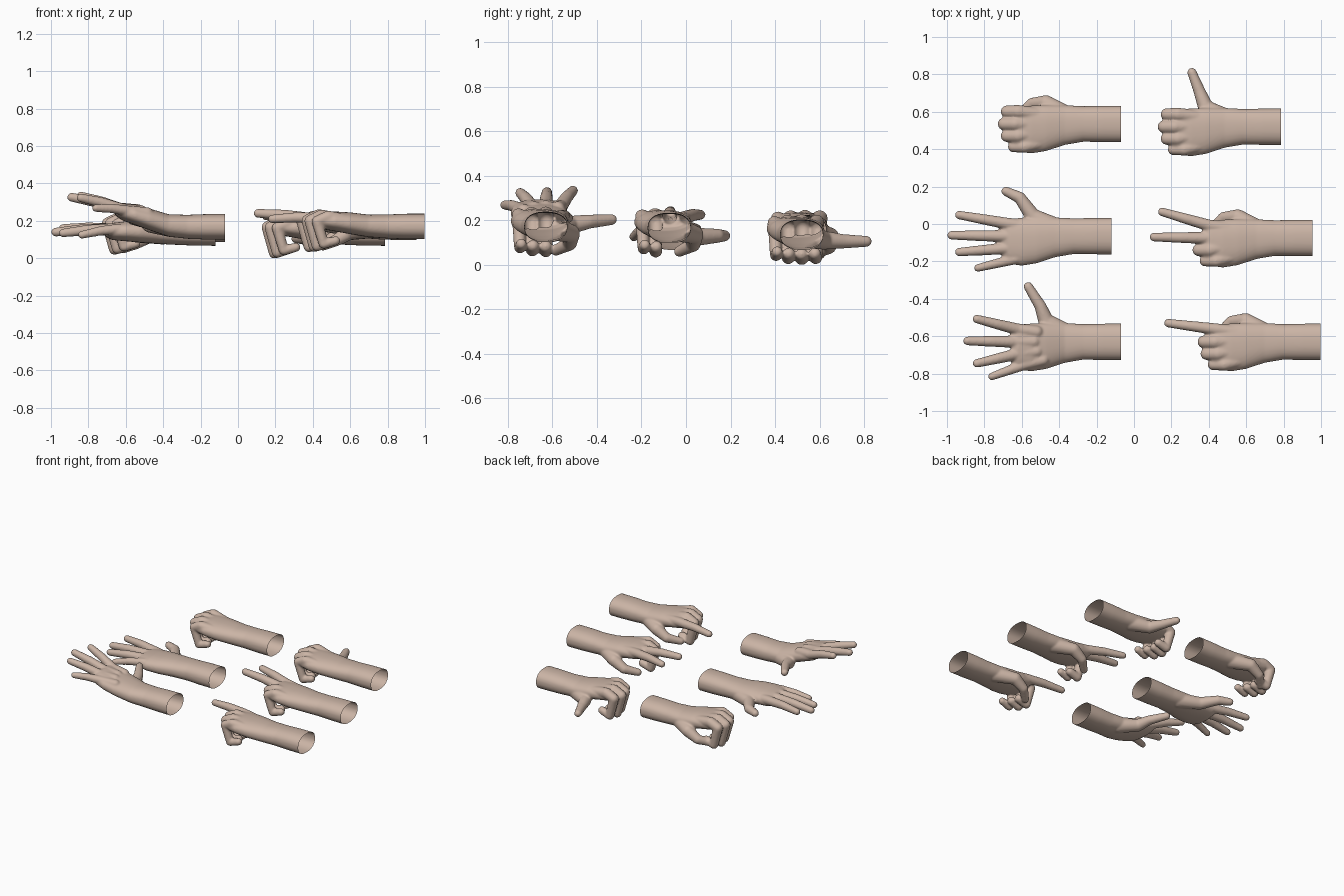
import bpy, bmesh
from math import cos, sin, tau, copysign
from mathutils import Vector

if "Cube" in bpy.data.objects:
    bpy.data.objects.remove(bpy.data.objects["Cube"])

skin = bpy.data.materials.new("skin_tan")
skin.use_nodes = True
TAN = (0.6, 0.46, 0.38, 1)
skin.diffuse_color = TAN
skin.node_tree.nodes["Principled BSDF"].inputs["Base Color"].default_value = TAN

# Unit sphere directions shared by every rounded segment
ball = bmesh.new()
bmesh.ops.create_icosphere(ball, subdivisions=3, radius=1)
DIRS = [v.co.normalized() for v in ball.verts]
ball.free()

# Local axes: u runs from the wrist to the fingertips, v to the thumb side, w up


def place(u, v, w):
    return Vector((-u, v, w))


def limb(bm, points, radii):
    """Chain of tapered round segments."""
    for i in range(len(points) - 1):
        verts = [bm.verts.new(place(*points[j]) + d * radii[j])
                 for j in (i, i + 1) for d in DIRS]
        out = bmesh.ops.convex_hull(bm, input=verts)
        loose = {g for g in out["geom_interior"] if isinstance(g, bmesh.types.BMVert)}
        bmesh.ops.delete(bm, geom=list(loose), context='VERTS')


# Forearm and palm sections: u, v centre, w centre, half width, half height
SECTIONS = [
    (-0.06, 0, 0, 0.098, 0.069), (0.1, 0, 0, 0.097, 0.068),
    (0.2, 0, 0, 0.095, 0.064), (0.3, -0.006, 0.002, 0.106, 0.06),
    (0.4, -0.022, 0.01, 0.123, 0.058), (0.48, -0.03, 0.015, 0.128, 0.053),
    (0.55, -0.028, 0.016, 0.12, 0.046), (0.585, -0.02, 0.016, 0.095, 0.03)]


def bend(u, lift):
    return lift * max(0, u - 0.28)


def palm(bm, lift, n=40):
    rings = []
    for u, v, w, a, b in SECTIONS:
        ring = []
        for k in range(n):
            c, s = cos(tau * k / n), sin(tau * k / n)
            ring.append(bm.verts.new(place(
                u, v + a * copysign(abs(c) ** 0.85, c),
                w + bend(u, lift) + b * copysign(abs(s) ** 0.85, s))))
        rings.append(ring)
    faces = [bm.faces.new(rings[0]), bm.faces.new(rings[-1])]
    for r, q in zip(rings, rings[1:]):
        for k in range(n):
            faces.append(bm.faces.new((r[k], r[k - 1], q[k - 1], q[k])))
    bmesh.ops.recalc_face_normals(bm, faces=faces)


# Knuckles from index to little finger: u, v, size
KNUCKLES = [(0.55, 0.066, 1), (0.565, 0, 1.03), (0.55, -0.064, 1), (0.515, -0.122, 0.9)]


def finger(bm, knuckle, tip, lift):
    u, v, size = knuckle
    w = 0.028 + bend(u, lift)
    root = (u - 0.1, v * 0.8, w - 0.01)
    if tip:
        mid = [(a + b) / 2 for a, b in zip((u, v, w), tip)]
        mid[2] += 0.006
        path, radii = [root, (u, v, w), mid, tip], (0.034, 0.032, 0.028, 0.023)
    else:
        path = [root, (u, v, w + 0.01), (u + 0.06, v, w - 0.015),
                (u + 0.025, v * 0.95, -0.103 * size), (u - 0.04, v * 0.9, -0.085 * size)]
        radii = (0.036, 0.036, 0.033, 0.03, 0.027)
    limb(bm, path, [r * size for r in radii])


def hand(name, origin, lift, tips, thumb):
    bm = bmesh.new()
    palm(bm, lift)
    for knuckle, tip in zip(KNUCKLES, tips):
        finger(bm, knuckle, tip, lift)
    limb(bm, thumb, (0.052, 0.042, 0.032, 0.025))
    mesh = bpy.data.meshes.new(name)
    bm.to_mesh(mesh)
    bm.free()
    obj = bpy.data.objects.new(name, mesh)
    bpy.context.collection.objects.link(obj)

    # Fuse the parts into one soft skin
    fuse = obj.modifiers.new("fuse", 'REMESH')
    fuse.mode = 'VOXEL'
    fuse.voxel_size = 0.006
    soften = obj.modifiers.new("soften", 'SMOOTH')
    soften.factor = 0.5
    soften.iterations = 9
    bpy.context.view_layer.update()
    graph = bpy.context.evaluated_depsgraph_get()
    fused = bpy.data.meshes.new_from_object(obj.evaluated_get(graph))
    obj.modifiers.clear()

    # Cut the forearm open
    bm = bmesh.new()
    bm.from_mesh(fused)
    bmesh.ops.bisect_plane(bm, geom=bm.verts[:] + bm.edges[:] + bm.faces[:],
                           plane_co=(0, 0, 0), plane_no=(1, 0, 0), clear_outer=True)
    for f in bm.faces:
        f.smooth = True
        f.material_index = 0
    bm.to_mesh(fused)
    bm.free()
    fused.materials.clear()
    fused.materials.append(skin)
    obj.data = fused
    fused.name = name
    obj.location = origin


CURLED = [None] * 4
# Thumb folded across the curled fingers
FOLDED = [(0.28, 0.04, -0.01), (0.4, 0.112, -0.03), (0.475, 0.108, -0.075), (0.545, 0.045, -0.105)]

hand("fist_hand", (-0.07, 0.535, 0.155), 0.06, CURLED, FOLDED)
hand("thumb_out_hand", (0.785, 0.52, 0.135), 0.06, CURLED,
     [(0.28, 0.04, -0.01), (0.4, 0.1, -0.025), (0.435, 0.19, -0.03), (0.475, 0.29, -0.03)])
hand("open_hand", (-0.12, -0.065, 0.135), -0.03,
     [(0.815, 0.113, 0.025), (0.855, 0.005, 0.005), (0.815, -0.085, 0), (0.715, -0.17, -0.01)],
     [(0.28, 0.04, -0.01), (0.42, 0.105, -0.01), (0.49, 0.205, -0.005), (0.565, 0.24, -0.005)])
hand("two_finger_hand", (0.955, -0.075, 0.165), 0.06,
     [(0.805, 0.14, 0.06), (0.848, 0.005, 0.075), None, None], FOLDED)
hand("spread_hand", (-0.07, -0.63, 0.168), 0.24,
     [(0.77, 0.122, 0.165), (0.82, 0.005, 0.158), (0.77, -0.115, 0.155), (0.69, -0.185, 0.1)],
     [(0.28, 0.04, -0.005), (0.4, 0.11, 0.01), (0.43, 0.19, 0.025), (0.495, 0.295, 0.035)])
hand("pointing_hand", (0.998, -0.63, 0.17), 0.06,
     [(0.815, 0.1, 0.04), None, None, None], FOLDED)
